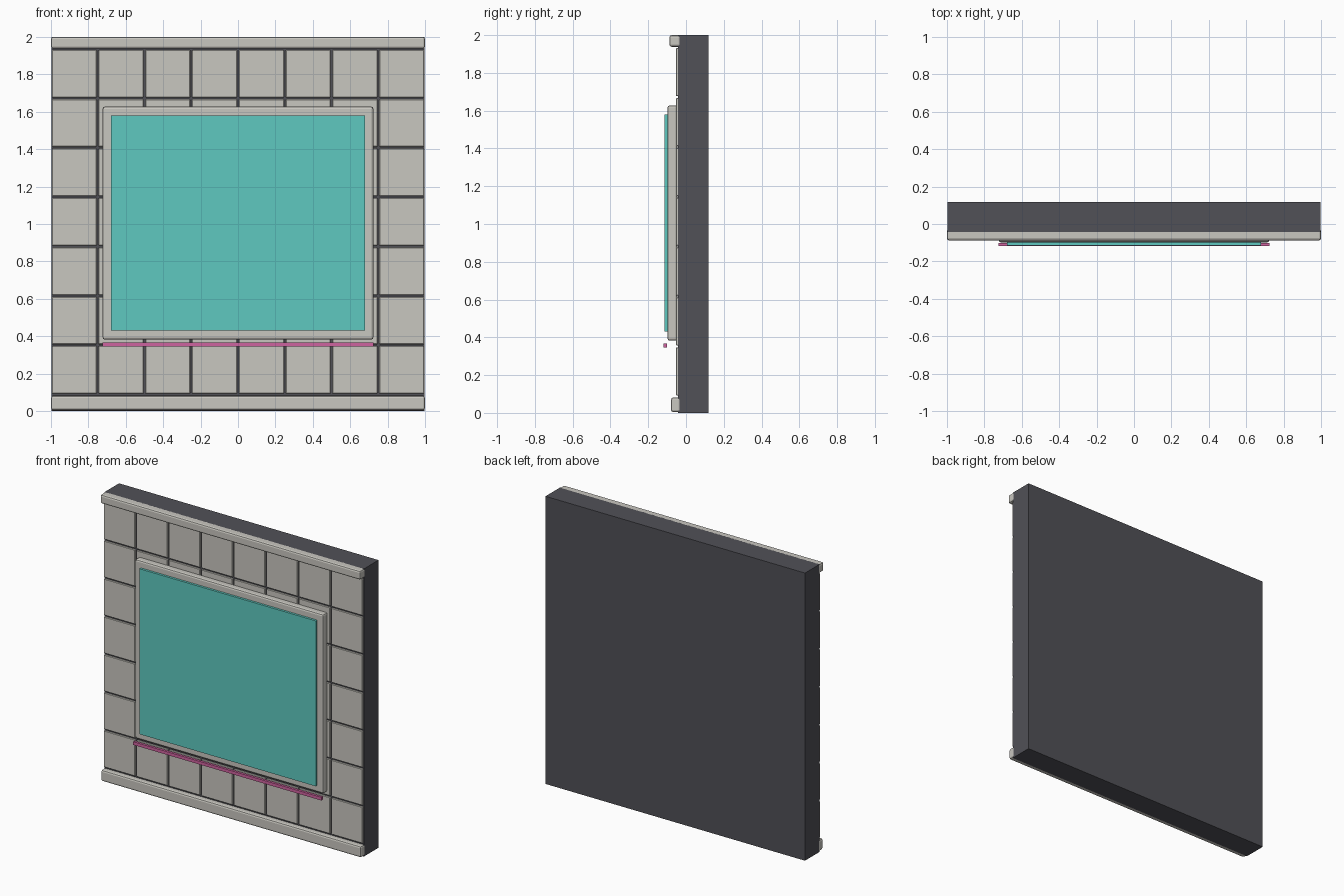
import bpy, bmesh
from mathutils import Vector

if "Cube" in bpy.data.objects:
    bpy.data.objects.remove(bpy.data.objects["Cube"])


def material(name, rgb):
    m = bpy.data.materials.new(name)
    m.diffuse_color = (*rgb, 1)
    m.use_nodes = True
    m.node_tree.nodes["Principled BSDF"].inputs["Base Color"].default_value = m.diffuse_color
    return m


STONE = material("pale_stone", (0.584, 0.571, 0.527))
DARK = material("dark_grey", (0.082, 0.082, 0.095))
TEAL = material("teal", (0.112, 0.584, 0.527))
PINK = material("pink", (0.62, 0.125, 0.35))


def add_box(bm, lo, hi):
    """Box between two corners."""
    lo, hi = Vector(lo), Vector(hi)
    verts = bmesh.ops.create_cube(bm, size=1)["verts"]
    for v in verts:
        v.co = (lo + hi) / 2 + v.co * (hi - lo)


def make(name, boxes, mat, bevel=0, segments=1):
    """One object made of boxes, with an optional edge bevel."""
    bm = bmesh.new()
    for lo, hi in boxes:
        add_box(bm, lo, hi)
    if bevel:
        bmesh.ops.bevel(bm, geom=bm.edges[:], offset=bevel, segments=segments,
                        profile=0.5, affect='EDGES')
    me = bpy.data.meshes.new(name)
    bm.to_mesh(me)
    bm.free()
    me.materials.append(mat)
    ob = bpy.data.objects.new(name, me)
    bpy.context.collection.objects.link(ob)
    return ob


# Wall slab
make("wall", [((-0.998, -0.042, 0), (0.998, 0.118, 2))], DARK)

# Grid of wall tiles with narrow open joints
COLS, ROWS, GAP = 8, 7, 0.005
Z0, Z1 = 0.088, 1.936
w, h = 2 / COLS, (Z1 - Z0) / ROWS
tiles = []
for c in range(COLS):
    for r in range(ROWS):
        x, z = -1 + c * w, Z0 + r * h
        tiles.append(((x + GAP, -0.053, z + GAP),
                      (x + w - GAP, -0.040, z + h - GAP)))
make("wall_tiles", tiles, STONE, 0.003)

# Skirting and top moulding
make("skirting", [((-1, -0.079, 0.004), (1, -0.027, 0.082))], STONE, 0.012, 2)
make("top_moulding", [((-1, -0.088, 1.938), (1, -0.027, 2.0))], STONE, 0.012, 2)

# Raised screen frame: two uprights and two rails
FX, FB, FT, T = 0.724, 0.382, 1.628, 0.06
make("screen_frame", [
    ((-FX, -0.098, FB), (-FX + T, -0.046, FT)),
    ((FX - T, -0.098, FB), (FX, -0.046, FT)),
    ((-FX, -0.098, FB), (FX, -0.046, FB + T)),
    ((-FX, -0.098, FT - T), (FX, -0.046, FT)),
], STONE, 0.012, 2)

# Glowing screen panel and light strip under it
make("screen", [((-0.678, -0.114, 0.43), (0.678, -0.094, 1.58))], TEAL)
make("light_strip", [((-0.724, -0.118, 0.345), (0.724, -0.101, 0.367))], PINK)
